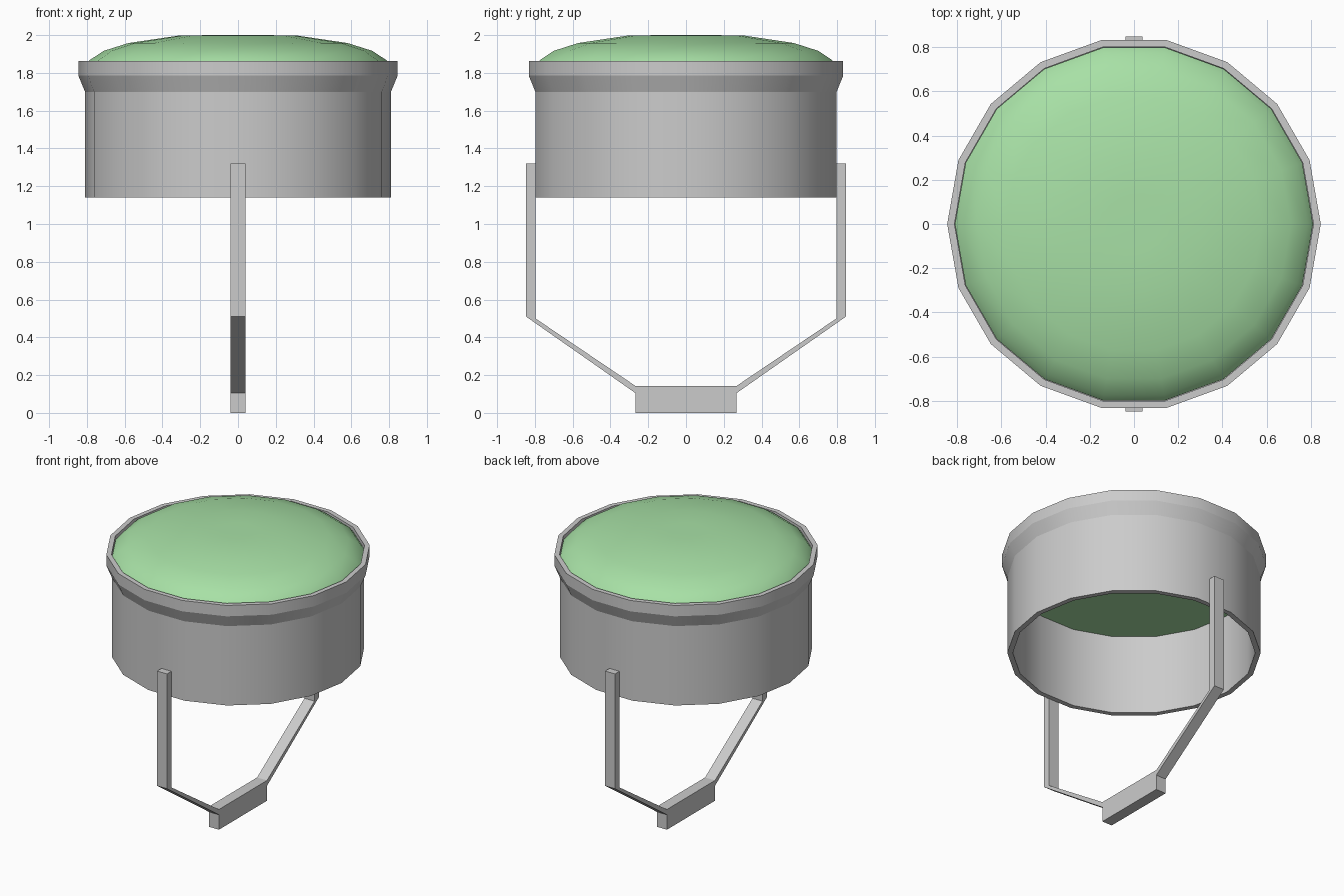
import bpy, bmesh
from math import cos, sin, tau, radians

if "Cube" in bpy.data.objects:
    bpy.data.objects.remove(bpy.data.objects["Cube"])

SIDES = 18


def finish(name, bm):
    bmesh.ops.recalc_face_normals(bm, faces=bm.faces)
    mesh = bpy.data.meshes.new(name)
    bm.to_mesh(mesh)
    bm.free()
    obj = bpy.data.objects.new(name, mesh)
    bpy.context.collection.objects.link(obj)
    return obj


def smooth(obj, degrees):
    bpy.ops.object.select_all(action='DESELECT')
    obj.select_set(True)
    bpy.context.view_layer.objects.active = obj
    bpy.ops.object.shade_smooth_by_angle(angle=radians(degrees))


def lathe(name, profile, closed):
    """Turn an (r, z) profile; open profiles get flat end caps."""
    bm = bmesh.new()
    rings = [[bm.verts.new((r * cos(tau * i / SIDES), r * sin(tau * i / SIDES), z))
              for i in range(SIDES)] for r, z in profile]
    pairs = list(zip(rings, rings[1:]))
    if closed:
        pairs.append((rings[-1], rings[0]))
    else:
        bm.faces.new(rings[0])
        bm.faces.new(rings[-1])
    for a, b in pairs:
        for i in range(SIDES):
            j = (i + 1) % SIDES
            bm.faces.new((a[i], a[j], b[j], b[i]))
    return finish(name, bm)


# Open drum housing with a flared rim
housing = lathe("drum_housing", [
    (0.81, 1.14), (0.81, 1.70), (0.845, 1.785), (0.845, 1.862),
    (0.812, 1.862), (0.812, 1.785), (0.775, 1.70), (0.775, 1.14)], True)
smooth(housing, 21)

# Domed green lens with a flat underside
lens = lathe("lens", [
    (0.776, 1.702), (0.81, 1.785), (0.81, 1.835), (0.785, 1.868),
    (0.71, 1.917), (0.58, 1.958), (0.31, 1.998), (0.12, 2.0)], False)
smooth(lens, 35)
green = bpy.data.materials.new("lens_green")
green.diffuse_color = (0.39, 0.75, 0.38, 1)
green.use_nodes = True
green.node_tree.nodes["Principled BSDF"].inputs["Base Color"].default_value = green.diffuse_color
lens.data.materials.append(green)

# Yoke bracket: one half outline extruded across x, mirrored in y
bm = bmesh.new()
half_outline = [(0, 0), (0.268, 0), (0.268, 0.105), (0.847, 0.51), (0.847, 1.32),
                (0.797, 1.32), (0.797, 0.50), (0.268, 0.143), (0, 0.143)]
loops = [[bm.verts.new((x, y, z)) for y, z in half_outline] for x in (-0.039, 0.039)]
for loop in loops:
    bm.faces.new(loop)
for i in range(len(half_outline) - 1):
    bm.faces.new((loops[0][i], loops[0][i + 1], loops[1][i + 1], loops[1][i]))
yoke = finish("yoke_bracket", bm)
mirror = yoke.modifiers.new("Mirror", 'MIRROR')
mirror.use_axis = (False, True, False)
